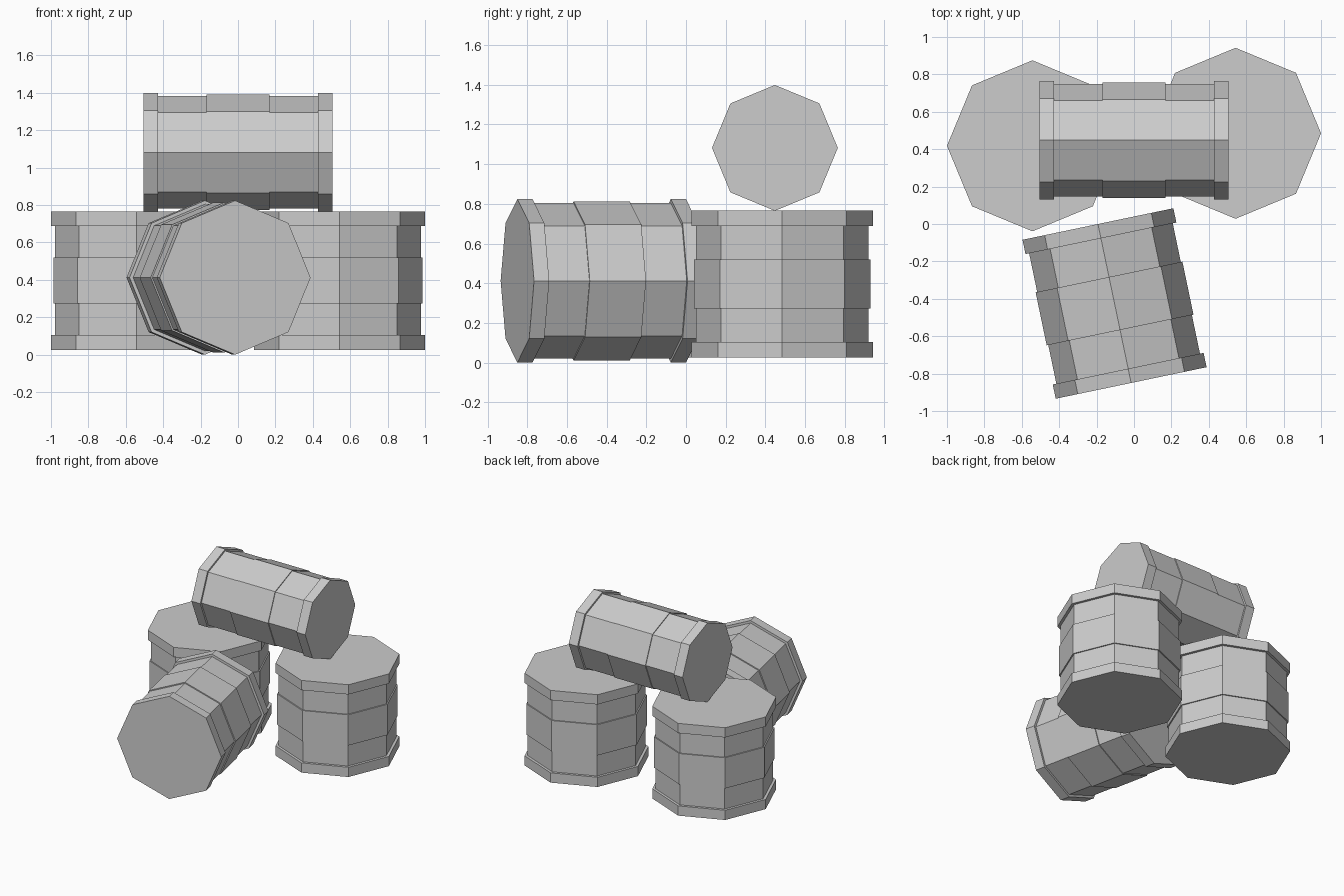
import bpy, bmesh, math
from mathutils import Matrix, Vector

if "Cube" in bpy.data.objects:
    bpy.data.objects.remove(bpy.data.objects["Cube"])

SIDES = 8
RIM = 0.078          # rim width along the axis

grey = bpy.data.materials.new("plain_grey")
grey.diffuse_color = (0.604, 0.604, 0.604, 1)
grey.use_nodes = True
grey.node_tree.nodes["Principled BSDF"].inputs["Base Color"].default_value = grey.diffuse_color


def barrel(name, centre, radius, length, rotation):
    """Eight-sided barrel: two end rims, a body and a raised middle band."""
    h, band = length / 2, length / 6
    body, mid = radius * 0.952, radius * 0.973
    half = [(radius, h), (radius, h - RIM), (body, h - RIM), (body, band), (mid, band)]
    profile = half + [(r, -t) for r, t in reversed(half)]

    bm = bmesh.new()
    rings = []
    for r, t in profile:
        rings.append([bm.verts.new((r * math.cos(math.tau * k / SIDES),
                                    r * math.sin(math.tau * k / SIDES), t))
                      for k in range(SIDES)])
    for a, b in zip(rings, rings[1:]):
        for k in range(SIDES):
            n = (k + 1) % SIDES
            bm.faces.new((a[k], b[k], b[n], a[n]))
    bm.faces.new(rings[0])                 # lid
    bm.faces.new(rings[-1][::-1])          # base
    bmesh.ops.recalc_face_normals(bm, faces=bm.faces)
    bm.transform(Matrix.Translation(Vector(centre)) @ rotation)

    mesh = bpy.data.meshes.new(name)
    bm.to_mesh(mesh)
    bm.free()
    mesh.materials.append(grey)
    ob = bpy.data.objects.new(name, mesh)
    bpy.context.collection.objects.link(ob)
    return ob


def rot(degrees, axis):
    return Matrix.Rotation(math.radians(degrees), 4, axis)


# two upright barrels at the back
barrel("left_upright_barrel", (-0.543, 0.418, 0.396), 0.457, 0.74, Matrix.Identity(4))
barrel("right_upright_barrel", (0.543, 0.485, 0.396), 0.457, 0.74, Matrix.Identity(4))
# barrel lying on the ground in front
barrel("front_lying_barrel", (-0.104, -0.425, 0.412), 0.412, 0.868,
       rot(11.8, 'Z') @ rot(90, 'X'))
# small barrel lying across the upright pair
barrel("top_lying_barrel", (0.0, 0.448, 1.082), 0.317, 1.01, rot(90, 'Y'))
